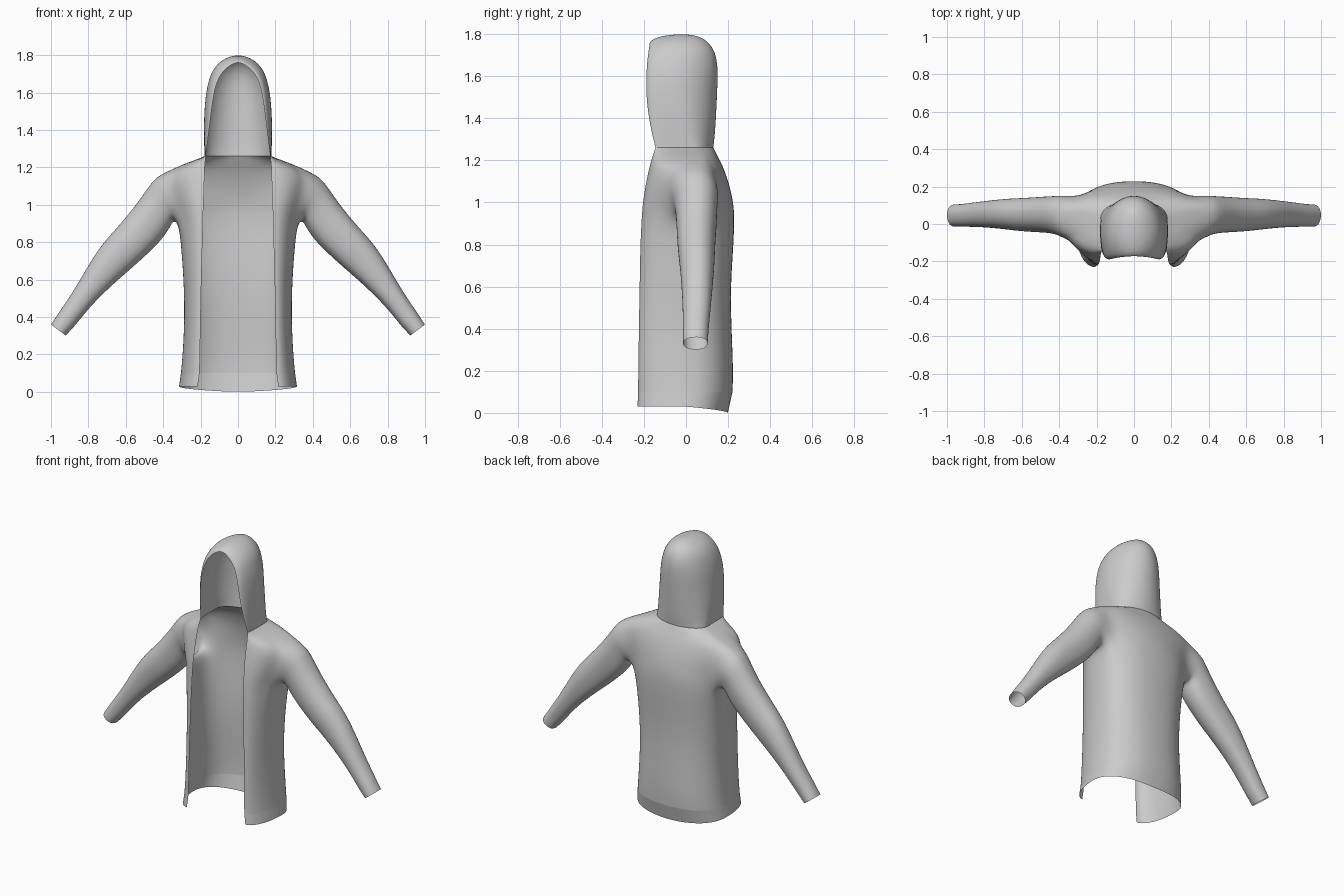
import bpy, bmesh, math
from mathutils import Vector

if "Cube" in bpy.data.objects:
    bpy.data.objects.remove(bpy.data.objects["Cube"])

mat = bpy.data.materials.new("plain grey cloth")
mat.diffuse_color = (0.6, 0.6, 0.6, 1)
mat.use_nodes = True
mat.node_tree.nodes["Principled BSDF"].inputs["Base Color"].default_value = mat.diffuse_color

NF, NB = 8, 8          # columns in the front and back quarters of a section

# each level: z, opening edge x, front y, half width, y of the widest point, back y
TORSO = [
    (0.00, .215, -.230, .316, .000, .200),
    (0.10, .206, -.228, .306, .000, .222),
    (0.20, .203, -.226, .296, .000, .226),
    (0.40, .200, -.224, .286, .000, .217),
    (0.60, .196, -.220, .291, .010, .212),
    (0.80, .190, -.217, .306, .020, .227),
    (0.93, .187, -.210, .318, .030, .231),
    (1.00, .185, -.205, .345, .040, .226),
    (1.08, .182, -.192, .375, .050, .208),
    (1.14, .180, -.180, .388, .060, .188),
    (1.19, .179, -.168, .362, .065, .167),
    (1.22, .177, -.158, .285, .065, .150),
    (1.245, .174, -.150, .215, .050, .138),
    (1.26, .172, -.145, .179, .030, .130),
]
HOOD = [
    TORSO[-1],
    (1.32, .165, -.160, .181, .000, .138),
    (1.42, .152, -.180, .183, -.03, .144),
    (1.52, .140, -.189, .179, -.05, .149),
    (1.60, .128, -.189, .171, -.05, .152),
    (1.66, .112, -.185, .158, -.05, .150),
    (1.71, .085, -.179, .141, -.045, .140),
    (1.745, .045, -.174, .117, -.04, .120),
    (1.768, .000, -.171, .092, -.04, .097),
    (1.786, .000, -.135, .062, -.03, .070),
    (1.796, .000, -.080, .030, -.02, .030),
    (1.799, .000, -.020, .000, -.02, -.020),
]
# sleeve rings: upper x, z, lower x, z, centre y, half depth
SLEEVE = [
    (.435, 1.152, .343, .915, .045, .116),
    (.475, 1.105, .362, .880, .050, .106),
    (.552, .990, .402, .812, .052, .101),
    (.662, .862, .520, .700, .050, .094),
    (.752, .765, .612, .622, .055, .086),
    (.872, .550, .762, .488, .053, .071),
    (.958, .425, .872, .352, .047, .064),
    (1.00, .360, .920, .300, .046, .062),
]


def section(z, xe, yf, w, ys, yb):
    """Right half of a horizontal slice, from the front edge round to centre back."""
    p = 0.85 if z < 1.0 else 1.0
    pts = []
    for i in range(NF + 1):
        t = math.pi / 2 * i / NF
        pts.append([xe + (w - xe) * math.sin(t), ys + (yf - ys) * math.cos(t), z])
    for i in range(1, NB + 1):
        t = math.pi / 2 * i / NB
        c = max(0.0, math.cos(t)) ** p if i < NB else 0.0
        pts.append([w * c, ys + (yb - ys) * math.sin(t) ** p, z])
    if z == 0:         # the hem dips towards the back
        for q in pts:
            q[2] = 0.03 * min(1, max(0, (0.2 - q[1]) / 0.2)) ** 0.6
    return pts


def ring(r, angles):
    up, low = Vector((r[0], r[4], r[1])), Vector((r[2], r[4], r[3]))
    c, u = (up + low) / 2, (up - low) / 2
    return [c + u * math.cos(a) + Vector((0, r[5] * math.sin(a), 0)) for a in angles]


def grid(bm, rows, closed=False, skip=None):
    """Skin rows of verts with quads."""
    n = len(rows[0])
    for r in range(len(rows) - 1):
        for c in range(n if closed else n - 1):
            if skip and skip(r, c):
                continue
            d = (c + 1) % n
            bm.faces.new((rows[r][c], rows[r][d], rows[r + 1][d], rows[r + 1][c]))


def add_verts(bm, rows):
    return [[bm.verts.new(p) for p in row] for row in rows]


def finish(bm, name):
    bmesh.ops.remove_doubles(bm, verts=bm.verts[:], dist=1e-5)
    loose = [v for v in bm.verts if not v.link_faces]
    bmesh.ops.delete(bm, geom=loose, context='VERTS')
    for f in bm.faces:
        f.smooth = True
    me = bpy.data.meshes.new(name)
    bm.to_mesh(me)
    bm.free()
    me.materials.append(mat)
    ob = bpy.data.objects.new(name, me)
    bpy.context.collection.objects.link(ob)
    m = ob.modifiers.new("Mirror", 'MIRROR')
    m.use_clip = True
    m.merge_threshold = 0.0005
    s = ob.modifiers.new("Subdivision", 'SUBSURF')
    s.levels = s.render_levels = 2
    s.boundary_smooth = 'PRESERVE_CORNERS'


# torso with an armhole, continued into the sleeve
bm = bmesh.new()
rows = add_verts(bm, [section(*l) for l in TORSO[1:]])
R0, R1, C0, C1 = 5, 9, 5, NF + 3
grid(bm, rows, skip=lambda r, c: R0 <= r < R1 and C0 <= c < C1)
hole = ([rows[R0][c] for c in range(C0, C1)] + [rows[r][C1] for r in range(R0, R1)]
        + [rows[R1][c] for c in range(C1, C0, -1)] + [rows[r][C0] for r in range(R1, R0, -1)])
s = SLEEVE[0]
up, low = Vector((s[0], s[4], s[1])), Vector((s[2], s[4], s[3]))
mid, u = (up + low) / 2, (up - low) / 2
angles = [math.atan2((v.co.y - s[4]) / s[5], (v.co - mid).dot(u) / u.length_squared) for v in hole]
sleeve = add_verts(bm, [ring(r, angles) for r in SLEEVE[:-1]])
grid(bm, [hole] + sleeve, closed=True)
for _ in range(2):     # soften the armhole corners
    bmesh.ops.smooth_vert(bm, verts=hole, factor=0.5,
                          use_axis_x=True, use_axis_y=True, use_axis_z=True)
finish(bm, "torso_and_sleeves")

# hem band
bm = bmesh.new()
grid(bm, add_verts(bm, [section(*l) for l in TORSO[:2]]))
finish(bm, "hem_band")

# cuffs
bm = bmesh.new()
grid(bm, add_verts(bm, [ring(r, angles) for r in SLEEVE[-2:]]), closed=True)
finish(bm, "cuffs")

# hood, open at the face
bm = bmesh.new()
grid(bm, add_verts(bm, [section(*l) for l in HOOD]))
finish(bm, "hood")
